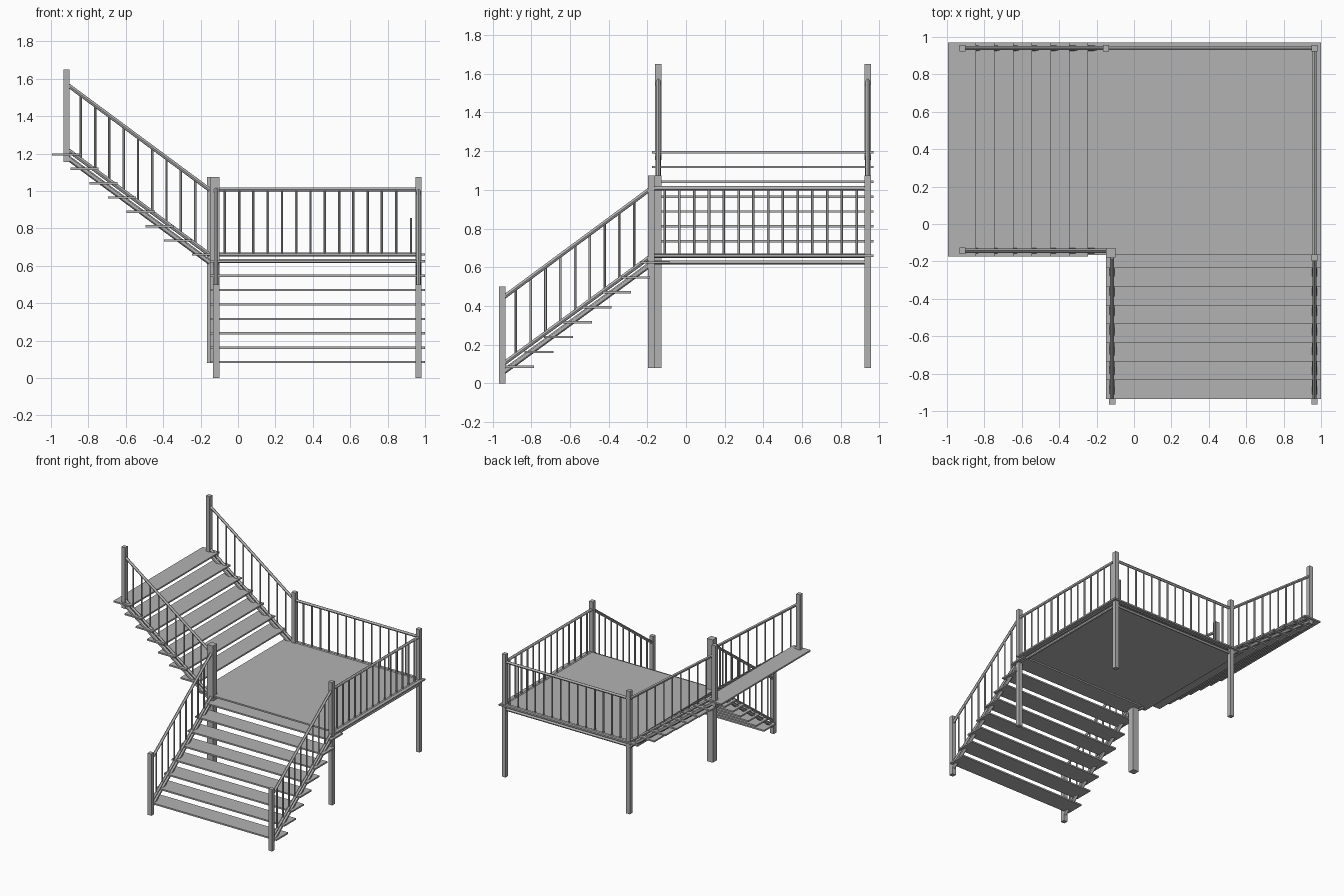
import bpy
from mathutils import Vector

cube = bpy.data.objects.get("Cube")
if cube:
    bpy.data.objects.remove(cube, do_unlink=True)

grey = bpy.data.materials.new("plain_grey")
grey.use_nodes = True
COLOUR = (0.45, 0.45, 0.45, 1)
grey.diffuse_color = COLOUR
grey.node_tree.nodes["Principled BSDF"].inputs["Base Color"].default_value = COLOUR

# Main dimensions
DECK_Z = 0.66
LEFT, RIGHT = 0.965, -0.15        # landing post lines in x
BACK, FRONT = 0.94, -0.18         # landing post lines in y
POST = 0.034
RAIL_R, STRINGER_R, BALUSTER_R = 0.011, 0.014, 0.0065
GAP = 0.0763


def box(name, low, high):
    low, high = Vector(low), Vector(high)
    bpy.ops.mesh.primitive_cube_add(size=1, location=(low + high) / 2)
    ob = bpy.context.object
    ob.name = name
    ob.scale = high - low
    bpy.ops.object.transform_apply(location=False, rotation=False, scale=True)
    ob.data.materials.append(grey)
    return ob


def post(name, x, y, bottom, top, width=POST):
    h = width / 2
    return box(name, (x - h, y - h, bottom), (x + h, y + h, top))


def rod(name, start, end, radius):
    start, end = Vector(start), Vector(end)
    axis = end - start
    bpy.ops.mesh.primitive_cylinder_add(vertices=12, radius=radius, depth=axis.length,
                                        location=(start + end) / 2)
    ob = bpy.context.object
    ob.name = name
    ob.rotation_euler = axis.to_track_quat('Z', 'Y').to_euler()
    ob.data.materials.append(grey)
    bpy.ops.object.shade_smooth_by_angle()
    return ob


def railing(name, a, b, bottom, top, beam, first, count, beam_radius):
    """Railing from plan point a to b; bottom, top and beam are (start, end) heights."""
    a, b = Vector(a), Vector(b)
    for part, z, r in (("bottom_rail", bottom, RAIL_R), ("top_rail", top, RAIL_R),
                       ("beam", beam, beam_radius)):
        rod(f"{name}_{part}", (*a, z[0]), (*b, z[1]), r)
    length = (b - a).length
    for i in range(count):
        t = (first + i * GAP) / length
        p = a.lerp(b, t)
        low = bottom[0] + (bottom[1] - bottom[0]) * t
        high = top[0] + (top[1] - top[0]) * t
        rod(f"{name}_baluster", (*p, low), (*p, high), BALUSTER_R)


# Landing deck
box("landing_deck", (-0.245, -0.165, DECK_Z - 0.006), (1.0, 0.97, DECK_Z + 0.006))

# Landing posts
for x, y in ((LEFT, FRONT), (LEFT, BACK), (RIGHT, BACK)):
    post("landing_post", x, y, 0.08, 1.075)
post("inner_corner_post", -0.125, -0.153, 0.08, 1.075, 0.052)

# Landing railings
level = dict(bottom=(DECK_Z, DECK_Z), top=(1.008, 1.008), beam=(0.625, 0.625),
             beam_radius=RAIL_R)
railing("back", (RIGHT, BACK), (LEFT, BACK), first=0.08, count=13, **level)
rod("back_short_baluster", (0.925, BACK, DECK_Z), (0.925, BACK, 0.855), BALUSTER_R)
railing("left", (LEFT, FRONT), (LEFT, BACK), first=0.07, count=14, **level)

# Lower flight
for i in range(8):
    y, z = -0.935 + 0.1 * i, 0.085 + 0.077 * i
    box("lower_tread", (-0.15, y, z - 0.006), (1.0, y + 0.15, z + 0.006))
for x in (-0.117, LEFT):
    post("lower_end_post", x, -0.949, 0, 0.5)
    railing("lower_flight", (x, -0.949), (x, FRONT), (0.097, 0.658), (0.44, 1.008),
            (0.055, 0.618), 0.07, 9, STRINGER_R)

# Upper flight
for i in range(7):
    x, z = -0.245 - 0.1 * i, 0.735 + 0.0767 * i
    box("upper_tread", (x - 0.15, -0.175, z - 0.006), (x, 0.97, z + 0.006))
for y in (-0.143, BACK):
    post("upper_end_post", -0.917, y, 1.155, 1.65)
    railing("upper_flight", (-0.917, y), (RIGHT, y), (1.225, 0.658), (1.572, 1.005),
            (1.183, 0.618), 0.077, 9, STRINGER_R)
